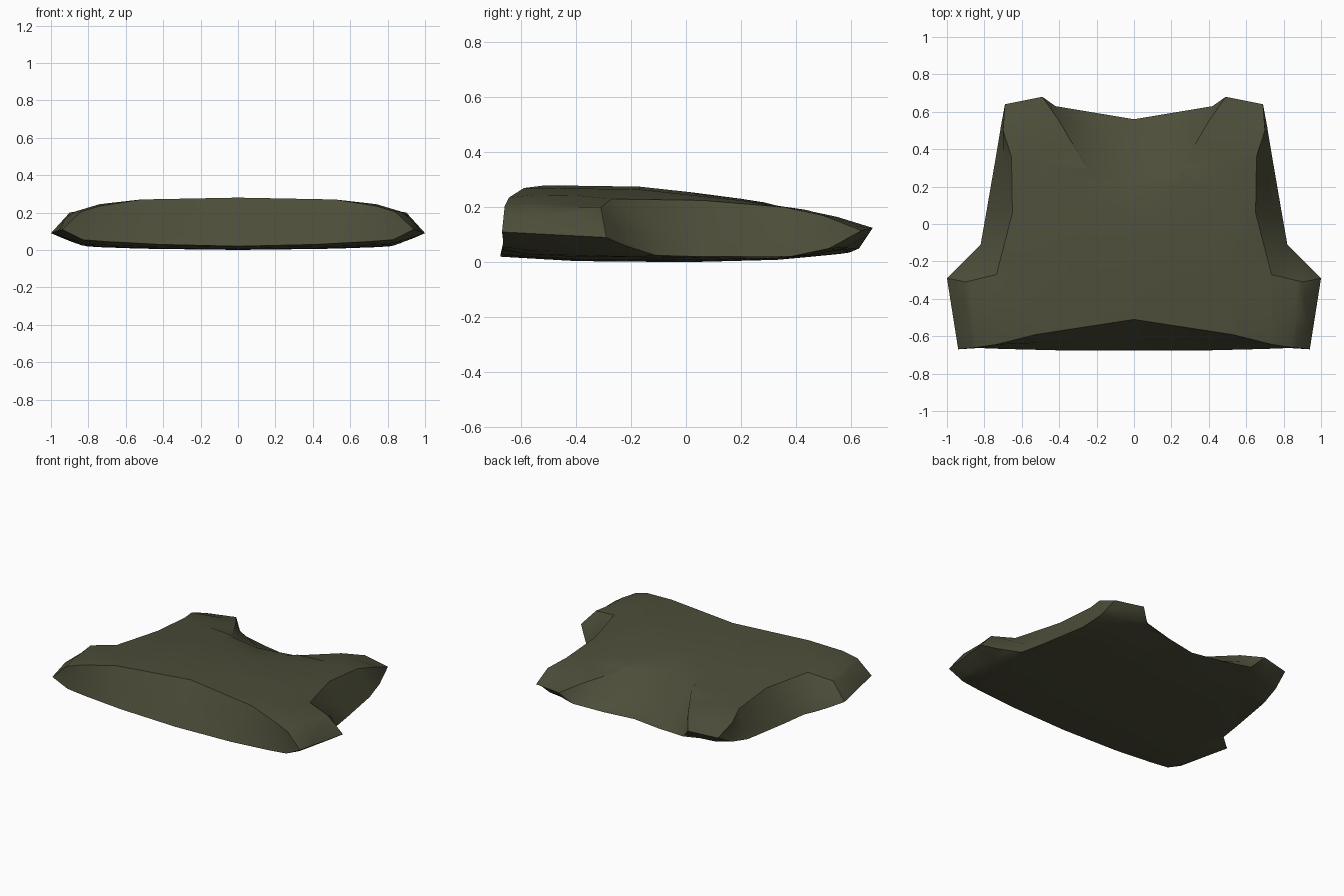
import bpy, bmesh
from mathutils import Vector

if "Cube" in bpy.data.objects:
    bpy.data.objects.remove(bpy.data.objects["Cube"])

# half outlines, hem centre -> side seam -> armhole -> shoulder -> neck centre
HEM = [((0, -.51, .28), (0, -.59, .16), (0, -.675, .02)),
       ((.52, -.59, .27), (.5, -.635, .15), (.42, -.675, .03)),
       ((.74, -.645, .235), (.74, -.65, .14), (.7, -.668, .045)),
       ((.84, -.66, .205), (.86, -.66, .13), (.83, -.663, .055))]
SIDE = [((.94, -.67, .11),) * 3, ((1, -.29, .09),) * 3]
ARM = [((.9, -.31, .2), (.91, -.25, .12), (.93, -.22, .06)),
       ((.735, -.27, .23), (.785, -.12, .10), (.82, -.11, .025)),
       ((.65, .06, .225), (.74, .06, .09), (.79, .06, .02)),
       ((.655, .36, .2), (.70, .38, .09), (.735, .38, .02)),
       ((.70, .5, .17), (.70, .52, .10), (.712, .52, .05))]
SHOULDER = [((.69, .64, .115),) * 3, ((.49, .68, .125),) * 3]
NECK = [((.40, .55, .165), (.40, .57, .11), (.42, .63, .05)),
        ((.24, .28, .21), (.2, .48, .085), (.21, .595, .035)),
        ((0, .2, .23), (0, .42, .075), (0, .56, .03))]
half = HEM + SIDE + ARM + SHOULDER + NECK
mirrored = [tuple((-x, y, z) for x, y, z in s) for s in half[-2:0:-1]]
stations = half + mirrored


def lerp(table, t):
    for (a, va), (b, vb) in zip(table, table[1:]):
        if t <= b:
            return va + (vb - va) * max(0, (t - a) / (b - a))
    return table[-1][1]


def top_z(x, y):
    along = lerp([(-.51, .28), (-.17, .275), (.2, .235), (.44, .2), (.68, .13)], y)
    return along - lerp([(0, 0), (.52, .01), (.74, .035), (.89, .08), (1, .18)], abs(x))


def bottom_z(x, y):
    along = lerp([(-.68, .02), (-.4, .004), (0, 0), (.39, .01), (.63, .05), (.68, .12)], y)
    return along + lerp([(0, 0), (.5, .006), (.83, .018), (1, .09)], abs(x))


def panel(name, ring, zfun, flip):
    """Fill an outline, cut it into a grid and puff the inside."""
    bm = bmesh.new()
    vs = [bm.verts.new(s[ring]) for s in stations]
    bm.faces.new(vs[::-1] if flip else vs)
    bmesh.ops.triangulate(bm, faces=bm.faces[:])
    cuts = [((x, 0, 0), (1, 0, 0)) for x in (-.87, -.74, -.52, -.25, 0, .25, .52, .74, .87)]
    cuts += [((0, y, 0), (0, 1, 0)) for y in (-.55, -.4, -.17, .02, .2, .33, .44, .58)]
    for co, no in cuts:
        bmesh.ops.bisect_plane(bm, geom=bm.verts[:] + bm.edges[:] + bm.faces[:],
                               plane_co=co, plane_no=no, dist=1e-4)
    for v in bm.verts:
        if not v.is_boundary:
            v.co.z = zfun(v.co.x, v.co.y)
    return finish(name, bm)


def rim(name, spans):
    """Strips joining the upper and lower outlines."""
    bm = bmesh.new()
    for span in spans:
        for a, b in zip(span, span[1:]):
            for k in (0, 1):
                pts = []
                for p in (a[k], a[k + 1], b[k + 1], b[k]):
                    if p not in pts:
                        pts.append(p)
                if len(pts) > 2:
                    bm.faces.new([bm.verts.new(p) for p in pts])
    return finish(name, bm)


def finish(name, bm):
    bmesh.ops.remove_doubles(bm, verts=bm.verts[:], dist=1e-4)
    me = bpy.data.meshes.new(name)
    bm.to_mesh(me)
    bm.free()
    ob = bpy.data.objects.new(name, me)
    bpy.context.collection.objects.link(ob)
    me.materials.append(olive)
    return ob


def flipped(span):
    return [tuple((-x, y, z) for x, y, z in s) for s in span[::-1]]


olive = bpy.data.materials.new("olive_cloth")
olive.diffuse_color = (.074, .075, .042, 1)
olive.use_nodes = True
olive.node_tree.nodes["Principled BSDF"].inputs["Base Color"].default_value = olive.diffuse_color

arm = SIDE[1:] + ARM + SHOULDER[:1]
hem = HEM + SIDE[:1]
neck = SHOULDER[1:] + NECK
parts = [panel("front_panel", 0, top_z, False),
         panel("back_panel", 2, bottom_z, True),
         rim("hem_opening", [flipped(hem)[:-1] + hem]),
         rim("arm_openings", [arm, flipped(arm)]),
         rim("neck_opening", [neck + flipped(neck)[1:]])]

# join into one garment, weld the seams, make all faces point outward
for ob in parts:
    ob.select_set(True)
bpy.context.view_layer.objects.active = parts[0]
bpy.ops.object.join()
vest = bpy.context.object
vest.name = "vest"
bm = bmesh.new()
bm.from_mesh(vest.data)
bmesh.ops.remove_doubles(bm, verts=bm.verts[:], dist=1e-4)
for f in bm.faces:
    f.normal_update()
bm.to_mesh(vest.data)
bm.free()
for v in vest.data.vertices:
    v.co.z = max(v.co.z, 0)
bpy.ops.object.shade_smooth_by_angle(angle=0.8)
